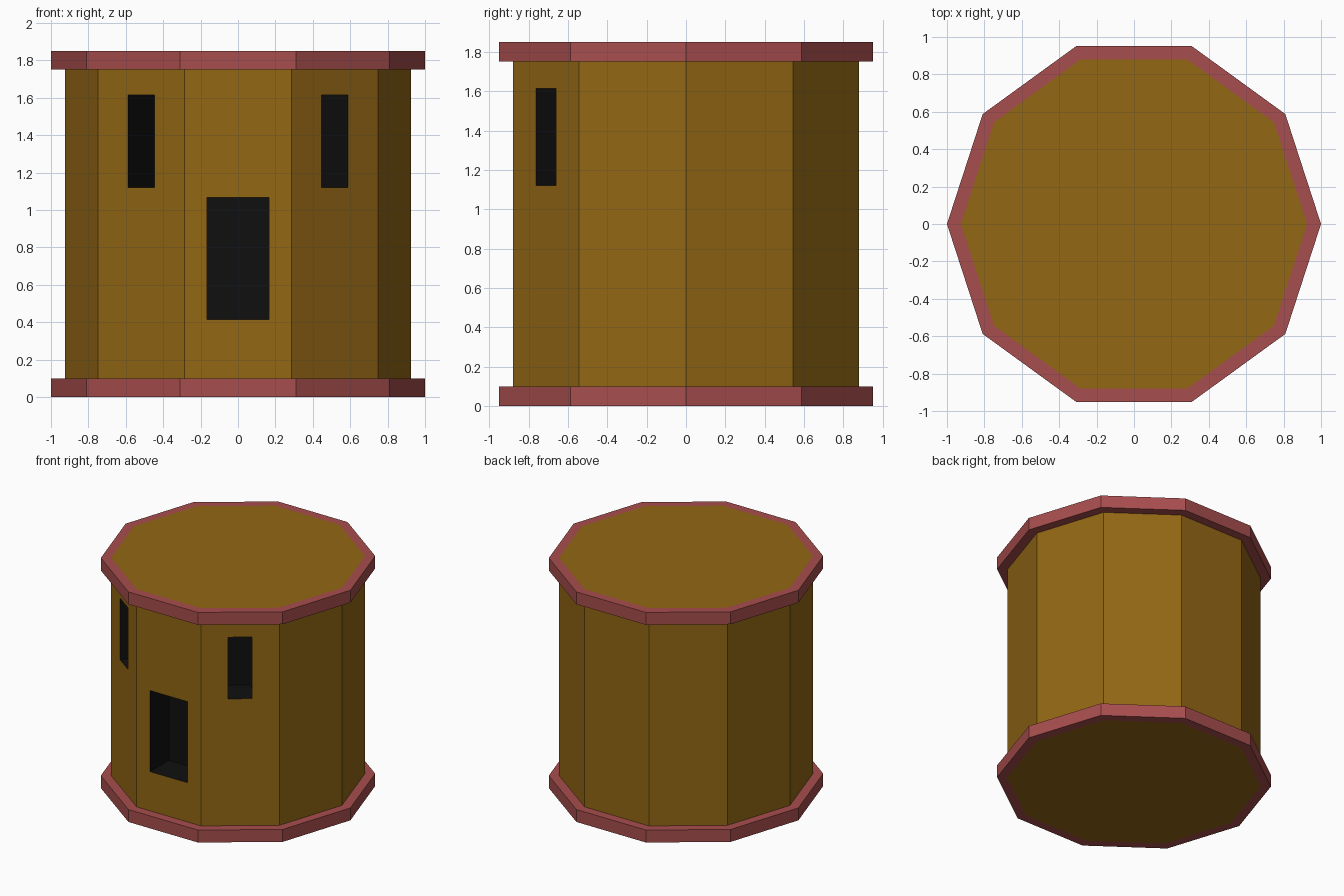
import bpy, bmesh
from math import pi, cos, sin, radians
from mathutils import Vector

if "Cube" in bpy.data.objects:
    bpy.data.objects.remove(bpy.data.objects["Cube"])

SIDES, HEIGHT, TRIM_H = 10, 1.85, 0.10
R_BODY, R_TRIM = 0.925, 1.0
APOTHEM = R_BODY * cos(pi / SIDES)
RECESS = 0.24


def material(name, rgb):
    m = bpy.data.materials.new(name)
    m.diffuse_color = (*rgb, 1)
    m.use_nodes = True
    m.node_tree.nodes["Principled BSDF"].inputs["Base Color"].default_value = m.diffuse_color
    return m


wood = material("brown_wall", (0.29, 0.135, 0.007))
red = material("red_trim", (0.39, 0.075, 0.075))
black = material("dark_opening", (0.005, 0.005, 0.005))


def ring(bm, radius, z):
    return [bm.verts.new((radius * cos(2 * pi * i / SIDES),
                          radius * sin(2 * pi * i / SIDES), z))
            for i in range(SIDES)]


def bridge(bm, low, high):
    return [bm.faces.new((low[i], low[(i + 1) % SIDES],
                          high[(i + 1) % SIDES], high[i]))
            for i in range(SIDES)]


def finish(bm, name, mats):
    mesh = bpy.data.meshes.new(name)
    bm.to_mesh(mesh)
    bm.free()
    for m in mats:
        mesh.materials.append(m)
    obj = bpy.data.objects.new(name, mesh)
    bpy.context.collection.objects.link(obj)


def cut_recess(bm, face, angle, half_width, z0, z1):
    """Inset a wall face to a rectangle, then push it inwards."""
    normal = Vector((cos(angle), sin(angle), 0))
    along = Vector((-sin(angle), cos(angle), 0))
    bmesh.ops.inset_individual(bm, faces=[face], thickness=0.05)
    for v in face.verts:
        side = 1 if v.co.dot(along) > 0 else -1
        z = z1 if v.co.z > HEIGHT / 2 else z0
        v.co = normal * APOTHEM + along * side * half_width + Vector((0, 0, z))
    res = bmesh.ops.inset_individual(bm, faces=[face], thickness=0.0)
    for v in face.verts:
        v.co -= normal * RECESS
    for f in res["faces"] + [face]:
        f.material_index = 1


# Tower body with a doorway and two windows
bm = bmesh.new()
low, high = ring(bm, R_BODY, 0), ring(bm, R_BODY, HEIGHT)
walls = bridge(bm, low, high)
bm.faces.new(high)
bm.faces.new(low[::-1])
bm.normal_update()
for index, half_width, z0, z1 in ((7, 0.167, 0.415, 1.067),
                                  (6, 0.088, 1.12, 1.615),
                                  (8, 0.088, 1.12, 1.615)):
    cut_recess(bm, walls[index], radians(36 * index + 18), half_width, z0, z1)
finish(bm, "tower_body", [wood, black])

# Base and top trim bands, flush with the ends of the body
for name, z in (("base_trim", 0), ("top_trim", HEIGHT - TRIM_H)):
    bm = bmesh.new()
    loops = [ring(bm, r, h) for r, h in ((R_BODY, z), (R_TRIM, z),
                                         (R_TRIM, z + TRIM_H),
                                         (R_BODY, z + TRIM_H))]
    for a, b in zip(loops, loops[1:]):
        bridge(bm, a, b)
    finish(bm, name, [red])
